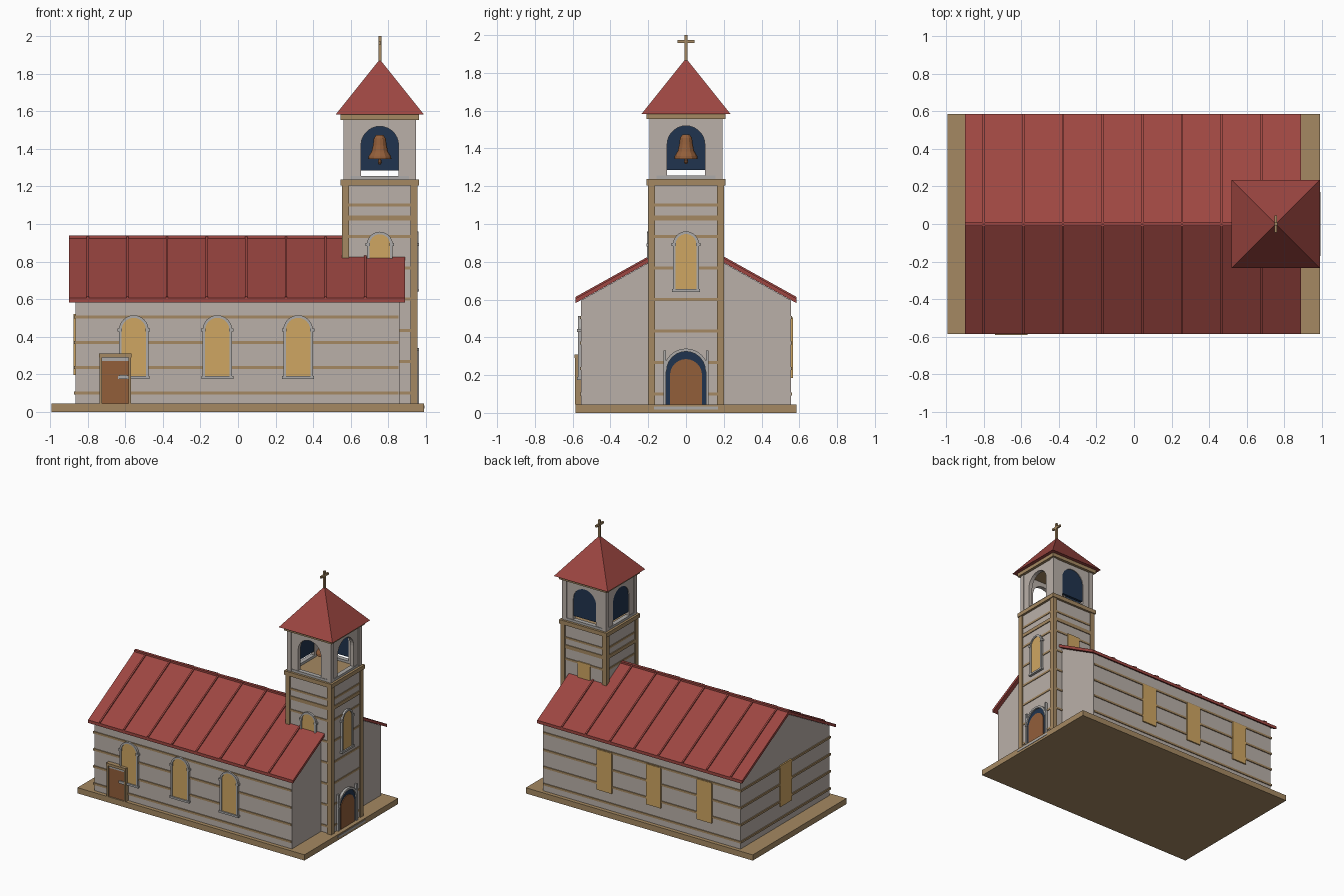
import bpy, bmesh, math
from mathutils import Vector

if "Cube" in bpy.data.objects:
    bpy.data.objects.remove(bpy.data.objects["Cube"])


def material(name, r, g, b):
    m = bpy.data.materials.new(name)
    lin = [(c / 255 / 12.92 if c < 11 else ((c / 255 + 0.055) / 1.055) ** 2.4) for c in (r, g, b)]
    m.diffuse_color = (*lin, 1)
    m.use_nodes = True
    m.node_tree.nodes["Principled BSDF"].inputs["Base Color"].default_value = m.diffuse_color
    return m


WALL = material("pale_stone", 186, 176, 169)
FRAME = material("grey_stone", 172, 170, 168)
TRIM = material("tan_trim", 165, 137, 98)
ROOF = material("red_roof", 157, 70, 65)
GLASS = material("amber_glass", 207, 166, 98)
WOOD = material("brown_wood", 146, 94, 58)
NAVY = material("dark_navy", 32, 52, 78)

# Side name -> (right direction, outward direction)
SIDES = {"front": ((1, 0), (0, -1)), "right": ((0, 1), (1, 0)),
         "back": ((-1, 0), (0, 1)), "left": ((0, -1), (-1, 0))}
TX = 0.755  # tower centre


def finish(name, bm, mat):
    bmesh.ops.recalc_face_normals(bm, faces=bm.faces)
    me = bpy.data.meshes.new(name)
    bm.to_mesh(me)
    bm.free()
    me.materials.append(mat)
    ob = bpy.data.objects.new(name, me)
    bpy.context.collection.objects.link(ob)
    return ob


def prism(name, side, pts, d0, d1, mat, origin=(0, 0)):
    """Extrude an outline (across, up) outward from d0 to d1 on one side."""
    (rx, ry), (ox, oy) = SIDES[side]
    bm = bmesh.new()
    rings = [[bm.verts.new((origin[0] + rx * u + ox * d, origin[1] + ry * u + oy * d, v))
              for u, v in pts] for d in (d0, d1)]
    bm.faces.new(rings[0][::-1])
    bm.faces.new(rings[1])
    n = len(pts)
    for i in range(n):
        j = (i + 1) % n
        bm.faces.new((rings[0][i], rings[0][j], rings[1][j], rings[1][i]))
    return finish(name, bm, mat)


def rect(u0, u1, v0, v1):
    return [(u0, v0), (u1, v0), (u1, v1), (u0, v1)]


def box(name, x0, x1, y0, y1, z0, z1, mat):
    return prism(name, "right", rect(y0, y1, z0, z1), x0, x1, mat)


def arch(c, h, z0, top, segs=12):
    arc = [(c + h * math.cos(math.pi * i / segs), top - h + h * math.sin(math.pi * i / segs))
           for i in range(segs + 1)]
    return [(c - h, z0), (c + h, z0)] + arc


def arch_ring(c, h, z0, top, t):
    """Arched band of thickness t around an arched opening, open at the bottom."""
    outer = arch(c, h + t, z0, top + t)[1:]
    inner = arch(c, h, z0, top)[1:]
    return outer + [(c - h - t, z0), (c - h, z0)] + inner[::-1]


def arched_window(name, side, c, h, z0, top, d, origin=(0, 0)):
    prism(name + "_glass", side, arch(c, h, z0, top), d, d + 0.011, GLASS, origin)
    prism(name + "_frame", side, arch_ring(c, h, z0, top, 0.014), d, d + 0.018, FRAME, origin)
    prism(name + "_sill", side, rect(c - h - 0.02, c + h + 0.02, z0 - 0.015, z0),
          d, d + 0.022, FRAME, origin)
    for s in (-1, 1):
        u = c + s * (h + 0.01)
        prism(name + "_impost", side, rect(u - 0.012, u + 0.012, top - h - 0.008, top - h + 0.008),
              d, d + 0.021, FRAME, origin)


# Base and nave
box("base", -0.993, 0.99, -0.585, 0.585, 0, 0.045, TRIM)
prism("nave", "right", [(-0.555, 0.045), (0.555, 0.045), (0.555, 0.596), (0, 0.904), (-0.555, 0.596)],
      -0.865, 0.86, WALL)
for i in range(4):
    z = 0.1 + 0.135 * i
    box("nave_band", -0.873, 0.855, -0.562, 0.562, z - 0.008, z + 0.008, TRIM)


# Nave roof with raised seams
def chevron(lift, thick):
    e, top, low = 0.585, 0.93 + lift, 0.605 + lift
    return [(-e, low), (-e, low - thick), (0, top - thick), (e, low - thick), (e, low), (0, top)]


prism("nave_roof", "right", chevron(0, 0.024), -0.9, 0.89, ROOF)
for i in range(8):
    x = -0.8 + 0.211 * i
    prism("roof_seam", "right", chevron(0.009, 0.02), x - 0.006, x + 0.006, ROOF)
box("ridge_cap", -0.9, 0.56, -0.011, 0.011, 0.918, 0.938, ROOF)

# Nave windows
for x in (-0.555, -0.11, 0.32):
    arched_window("front_window", "front", x, 0.065, 0.19, 0.5, 0.555)
    prism("back_window", "back", rect(-x - 0.065, -x + 0.065, 0.185, 0.505), 0.555, 0.566, GLASS)
prism("end_window", "left", rect(-0.07, 0.07, 0.195, 0.52), 0.865, 0.876, GLASS)

# Side door
prism("side_door", "front", rect(-0.725, -0.582, 0.045, 0.27), 0.555, 0.575, WOOD)
prism("side_door_transom", "front", rect(-0.725, -0.582, 0.27, 0.295), 0.555, 0.575, FRAME)
for u in (-0.731, -0.576):
    prism("side_door_jamb", "front", rect(u - 0.007, u + 0.007, 0.045, 0.295), 0.555, 0.588, TRIM)
prism("side_door_lintel", "front", rect(-0.74, -0.568, 0.29, 0.31), 0.555, 0.59, TRIM)
prism("side_door_handle", "front", rect(-0.635, -0.588, 0.175, 0.195), 0.575, 0.583, FRAME)

# Tower shaft
T = (TX, 0)


def tower_box(name, h, z0, z1, mat):
    return box(name, TX - h, TX + h, -h, h, z0, z1, mat)


tower_box("tower", 0.19, 0.045, 1.21, WALL)
for i in range(7):
    z = 0.1 + 0.1667 * i
    tower_box("tower_band", 0.195, z - 0.008, z + 0.008, TRIM)
tower_box("tower_string_course", 0.197, 1.018, 1.046, TRIM)
for sx in (-1, 1):
    for sy in (-1, 1):
        x, y = TX + sx * 0.1825, sy * 0.1825
        box("tower_corner_post", x - 0.0185, x + 0.0185, y - 0.0185, y + 0.0185, 0.045, 1.21, TRIM)
        x, y = TX + sx * 0.174, sy * 0.174
        box("belfry_corner_post", x - 0.018, x + 0.018, y - 0.018, y + 0.018, 1.235, 1.56, WALL)
tower_box("tower_cornice", 0.208, 1.205, 1.237, TRIM)

# Tower windows and main door
arched_window("tower_right_window", "right", 0, 0.055, 0.655, 0.947, 0.188, T)
arched_window("tower_front_window", "front", 0, 0.055, 0.68, 0.945, 0.188, T)
prism("tower_back_window", "back", rect(-0.055, 0.055, 0.68, 0.945), 0.188, 0.199, GLASS, T)
prism("main_door_recess", "right", arch(0, 0.105, 0.045, 0.325), 0.188, 0.198, NAVY, T)
prism("main_door", "right", arch(0, 0.085, 0.045, 0.285), 0.19, 0.203, WOOD, T)
prism("main_door_arch", "right", arch_ring(0, 0.103, 0.22, 0.325, 0.016), 0.188, 0.21, FRAME, T)
for s in (-1, 1):
    prism("main_door_jamb", "right", rect(s * 0.112 - 0.007, s * 0.112 + 0.007, 0.045, 0.33),
          0.188, 0.208, FRAME, T)
box("main_door_threshold", 0.955, 0.993, -0.17, 0.17, 0.018, 0.034, FRAME)

# Belfry: open arches at front and right, dark panels at back and left
for side in SIDES:
    opening = arch(0, 0.1, 1.235, 1.52, 14)[1:]
    outline = [(0.165, 1.235), (0.165, 1.56), (-0.165, 1.56), (-0.165, 1.235), (-0.1, 1.235)]
    prism("belfry_wall", side, outline + opening[::-1], 0.155, 0.186, WALL, T)
    prism("belfry_sill", side, rect(-0.165, 0.165, 1.235, 1.256), 0.155, 0.19, FRAME, T)
    if side in ("back", "left"):
        prism("belfry_panel", side, arch(0, 0.101, 1.285, 1.521, 14), 0.16, 0.181, NAVY, T)
tower_box("belfry_cornice", 0.208, 1.555, 1.586, TRIM)


# Turned shapes around the tower axis
def turned(name, profile, segs, mat, turn=0.0):
    bm = bmesh.new()
    rings = [[bm.verts.new((TX + r * math.cos(turn + 2 * math.pi * i / segs),
                            r * math.sin(turn + 2 * math.pi * i / segs), z))
              for i in range(segs)] for r, z in profile]
    for a, b in zip(rings, rings[1:]):
        for i in range(segs):
            j = (i + 1) % segs
            bm.faces.new((a[i], a[j], b[j], b[i]))
    bm.faces.new(rings[0][::-1])
    bm.faces.new(rings[-1])
    return finish(name, bm, mat)


turned("spire_roof", [(0.235 * math.sqrt(2), 1.583), (0.002, 1.875)], 4, ROOF, math.pi / 4)
turned("bell", [(0.062, 1.345), (0.06, 1.36), (0.044, 1.385), (0.036, 1.42), (0.032, 1.455),
                (0.018, 1.475)], 12, WOOD)
turned("bell_clapper", [(0.006, 1.318), (0.011, 1.328), (0.006, 1.348)], 8, WOOD)

# Cross
box("cross_post", TX - 0.008, TX + 0.008, -0.008, 0.008, 1.86, 2.0, TRIM)
box("cross_arm", TX - 0.007, TX + 0.007, -0.044, 0.044, 1.957, 1.973, TRIM)
